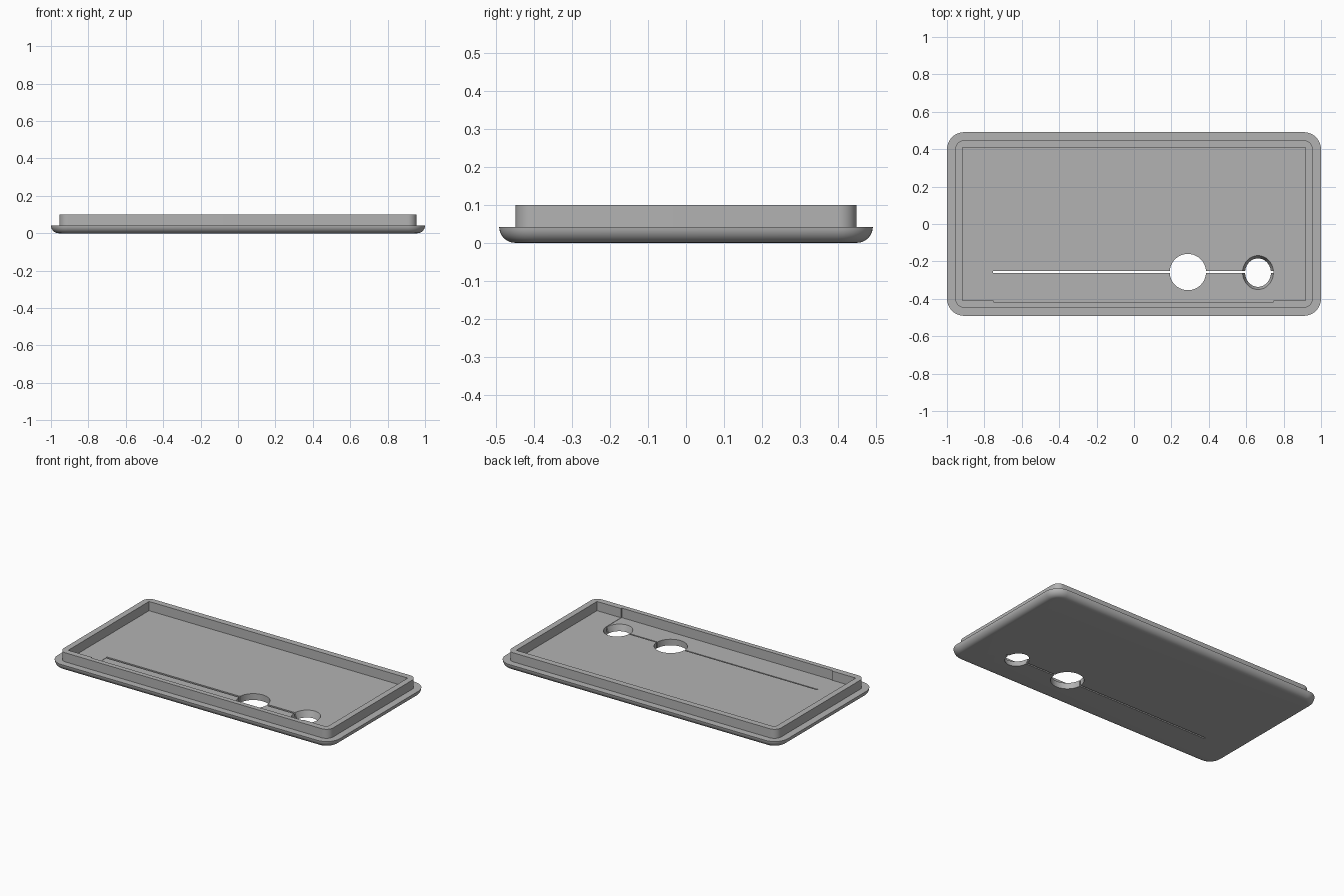
import bpy, bmesh, math

if "Cube" in bpy.data.objects:
    bpy.data.objects.remove(bpy.data.objects["Cube"], do_unlink=True)

grey = bpy.data.materials.new("mid grey plastic")
grey.use_nodes = True
colour = (0.45, 0.45, 0.45, 1)
grey.diffuse_color = colour
grey.node_tree.nodes["Principled BSDF"].inputs["Base Color"].default_value = colour

HX, HY, LEDGE, TOP, ROUND = 1.0, 0.491, 0.042, 0.1, 0.042
FLOOR, SLOT_Y = 0.041, -0.257


def rounded_rect(hx, hy, r, z, steps=10):
    pts = []
    for k, (sx, sy) in enumerate([(1, 1), (-1, 1), (-1, -1), (1, -1)]):
        for i in range(steps + 1):
            a = math.pi / 2 * (k + i / steps)
            pts.append((sx * (hx - r) + r * math.cos(a),
                        sy * (hy - r) + r * math.sin(a), z))
    return pts


def ellipse(x, y, rx, ry, z, n=64):
    return [(x + rx * math.cos(2 * math.pi * i / n),
             y + ry * math.sin(2 * math.pi * i / n), z) for i in range(n)]


def box(x0, x1, y0, y1, z0, z1):
    return [[(x0, y0, z), (x1, y0, z), (x1, y1, z), (x0, y1, z)] for z in (z0, z1)]


def loft(name, rings):
    """Closed solid through a stack of rings with equal point counts."""
    bm = bmesh.new()
    loops = [[bm.verts.new(p) for p in ring] for ring in rings]
    for a, b in zip(loops, loops[1:]):
        for i in range(len(a)):
            j = (i + 1) % len(a)
            bm.faces.new((a[i], a[j], b[j], b[i]))
    bm.faces.new(loops[0][::-1])
    bm.faces.new(loops[-1])
    bmesh.ops.recalc_face_normals(bm, faces=bm.faces)
    mesh = bpy.data.meshes.new(name)
    bm.to_mesh(mesh)
    bm.free()
    obj = bpy.data.objects.new(name, mesh)
    bpy.context.collection.objects.link(obj)
    mesh.materials.append(grey)
    return obj


# Plate with a rounded underside edge, stepping in to the raised rim
rings = []
for i in range(9):
    a = math.pi / 2 * i / 8
    inset = ROUND * (1 - math.sin(a))
    rings.append(rounded_rect(HX - inset, HY - inset, 0.092 - inset,
                              ROUND * (1 - math.cos(a))))
rings.append(rounded_rect(0.955, 0.448, 0.048, LEDGE))
rings.append(rounded_rect(0.955, 0.448, 0.048, TOP))
lid = loft("lid", rings)

# Cavity, shallow recess, slot and the two openings
cutters = [
    loft("cavity_cutter", box(-0.917, 0.917, -0.409, 0.409, FLOOR, 0.2)),
    loft("recess_cutter", box(-0.75, 0.747, -0.417, SLOT_Y, FLOOR - 0.002, 0.21)),
    loft("slot_cutter", box(-0.753, 0.747, SLOT_Y - 0.005, SLOT_Y + 0.005, -0.1, 0.15)),
    loft("round_hole_cutter", [ellipse(0.288, SLOT_Y, 0.097, 0.097, z)
                               for z in (-0.12, 0.16)]),
    loft("tapered_hole_cutter", [ellipse(0.663, SLOT_Y - 0.003, 0.069, 0.076, -0.11),
                                 ellipse(0.663, SLOT_Y - 0.003, 0.069, 0.076, 0.0),
                                 ellipse(0.663, SLOT_Y - 0.003, 0.083, 0.091, FLOOR),
                                 ellipse(0.663, SLOT_Y - 0.003, 0.083, 0.091, 0.17)]),
]
bpy.context.view_layer.objects.active = lid
for cutter in cutters:
    mod = lid.modifiers.new(cutter.name, 'BOOLEAN')
    mod.operation = 'DIFFERENCE'
    mod.solver = 'EXACT'
    mod.object = cutter
    bpy.ops.object.modifier_apply(modifier=mod.name)
    bpy.data.objects.remove(cutter, do_unlink=True)

# Smooth curves, crisp edges
bpy.ops.object.select_all(action='DESELECT')
lid.select_set(True)
bpy.ops.object.shade_smooth_by_angle(angle=math.radians(30))
